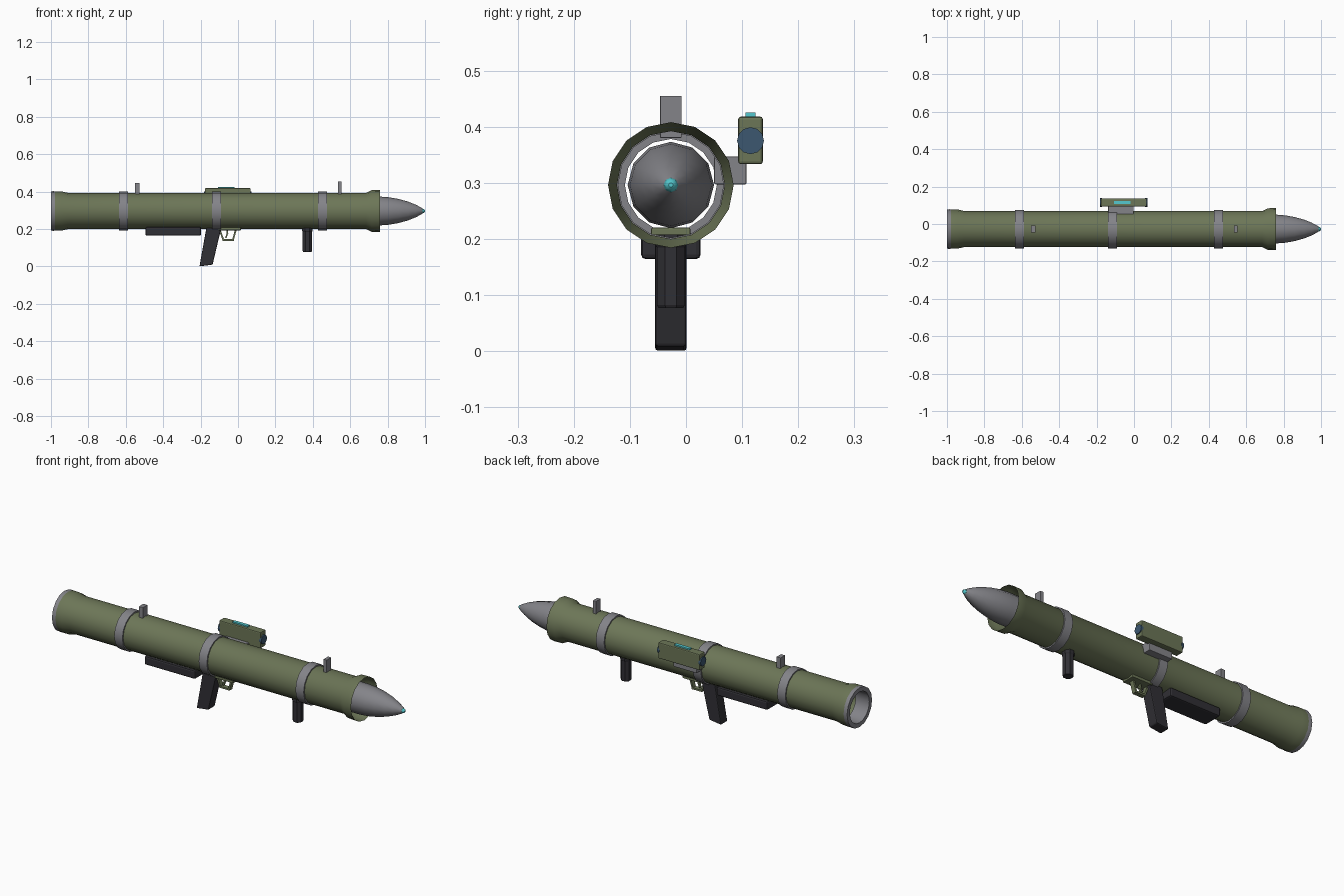
import bpy, bmesh, math
from mathutils import Vector

cube = bpy.data.objects.get("Cube")
if cube:
    bpy.data.objects.remove(cube, do_unlink=True)

AXIS_Y, AXIS_Z = -0.027, 0.296


def material(name, r, g, b):
    m = bpy.data.materials.new(name)
    m.use_nodes = True
    m.diffuse_color = (r, g, b, 1)
    bsdf = m.node_tree.nodes["Principled BSDF"]
    bsdf.inputs["Base Color"].default_value = (r, g, b, 1)
    bsdf.inputs["Roughness"].default_value = 0.6
    return m


GREEN = material("olive green", 0.15, 0.18, 0.095)
GREY = material("steel grey", 0.23, 0.23, 0.25)
BLACK = material("grip black", 0.03, 0.029, 0.035)
TEAL = material("teal light", 0.09, 0.58, 0.62)
BLUE = material("lens blue", 0.045, 0.095, 0.16)


def finish(name, bm, mat, bevel=0.0, smooth=False):
    bmesh.ops.recalc_face_normals(bm, faces=bm.faces)
    mesh = bpy.data.meshes.new(name)
    bm.to_mesh(mesh)
    bm.free()
    mesh.materials.append(mat)
    ob = bpy.data.objects.new(name, mesh)
    bpy.context.collection.objects.link(ob)
    if bevel:
        mod = ob.modifiers.new("bevel", 'BEVEL')
        mod.width, mod.segments = bevel, 2
    if smooth:
        bpy.ops.object.select_all(action='DESELECT')
        ob.select_set(True)
        bpy.context.view_layer.objects.active = ob
        bpy.ops.object.shade_smooth_by_angle(angle=math.radians(35))
    return ob


def lathe(name, profile, mat, sides=16, y=AXIS_Y, z=AXIS_Z, closed=False, caps=False):
    """Spin (x, radius) points about a line parallel to x."""
    bm = bmesh.new()
    rings = []
    for x, r in profile:
        angles = [math.tau * i / sides for i in range(sides)]
        rings.append([bm.verts.new((x, y + r * math.cos(a), z + r * math.sin(a))) for a in angles])
    pairs = list(zip(rings, rings[1:]))
    if closed:
        pairs.append((rings[-1], rings[0]))
    for a, b in pairs:
        for i in range(sides):
            j = (i + 1) % sides
            bm.faces.new((a[i], a[j], b[j], b[i]))
    if caps:
        bm.faces.new(rings[0])
        bm.faces.new(rings[-1])
    return finish(name, bm, mat, smooth=True)


def prism(name, outline, y0, y1, mat, bevel=0.0):
    """Extrude an (x, z) outline along y."""
    bm = bmesh.new()
    face = bm.faces.new([bm.verts.new((x, y0, z)) for x, z in outline])
    out = bmesh.ops.extrude_face_region(bm, geom=[face])
    verts = [g for g in out["geom"] if isinstance(g, bmesh.types.BMVert)]
    bmesh.ops.translate(bm, verts=verts, vec=(0, y1 - y0, 0))
    return finish(name, bm, mat, bevel)


def box(name, x, y, z, mat, bevel=0.0):
    outline = [(x[0], z[0]), (x[1], z[0]), (x[1], z[1]), (x[0], z[1])]
    return prism(name, outline, y[0], y[1], mat, bevel)


def strut(name, a, b, width, mat, half_depth):
    """Flat bar between two (x, z) points, centred under the tube."""
    a, b = Vector(a), Vector(b)
    d = (b - a).normalized() * width / 2
    n = Vector((-d.y, d.x))
    pts = [a - d - n, b + d - n, b + d + n, a - d + n]
    return prism(name, pts, AXIS_Y - half_depth, AXIS_Y + half_depth, mat)


# Launch tube: open shell with flared ends
lathe("launch_tube", [(-0.985, 0.105), (-0.945, 0.105), (-0.905, 0.096),
                      (0.685, 0.096), (0.715, 0.111), (0.76, 0.112)], GREEN)
lathe("rear_ring", [(-1, 0.105), (-0.985, 0.106), (-0.92, 0.094), (-0.92, 0.082),
                    (-1, 0.082)], GREY, closed=True)
for label, x in (("rear", -0.612), ("middle", -0.116), ("front", 0.452)):
    lathe(label + "_band", [(x - 0.024, 0.094), (x - 0.024, 0.103),
                            (x + 0.024, 0.103), (x + 0.024, 0.094)], GREY, closed=True)

# Warhead
lathe("warhead", [(0.64, 0.077), (0.76, 0.077), (0.81, 0.073), (0.86, 0.064),
                  (0.91, 0.05), (0.95, 0.034), (0.98, 0.018), (0.988, 0.012)],
      GREY, sides=12, caps=True)
lathe("warhead_tip", [(0.978, 0.012), (0.988, 0.013), (0.996, 0.009), (1.0, 0.004)],
      TEAL, sides=8, caps=True)

# Iron sights
box("rear_sight", (-0.55, -0.526), (-0.046, -0.008), (0.38, 0.445), GREY, 0.001)
box("front_sight", (0.534, 0.553), (-0.046, -0.008), (0.38, 0.455), GREY, 0.001)

# Optical sight on its side mount
SIGHT_Y, SIGHT_Z = 0.115, 0.375
box("sight_mount", (-0.138, -0.002), (0.05, 0.108), (0.297, 0.347), GREY, 0.003)
box("sight_body", (-0.177, 0.068), (SIGHT_Y - 0.022, SIGHT_Y + 0.022),
    (0.333, 0.418), GREEN, 0.005)
for label, x0, x1 in (("rear", -0.183, -0.17), ("front", 0.06, 0.073)):
    lathe(label + "_lens", [(x0, 0.024), (x1, 0.024)], BLUE, sides=12,
          y=SIGHT_Y, z=SIGHT_Z, caps=True)
box("sight_light", (-0.107, -0.018), (0.106, 0.124), (0.417, 0.425), TEAL)

# Shoulder rest and pistol grip
box("shoulder_rest", (-0.495, -0.197), (-0.08, 0.026), (0.164, 0.21), BLACK, 0.008)
prism("pistol_grip", [(-0.206, 0.0), (-0.136, 0.009), (-0.088, 0.212), (-0.168, 0.212)],
      -0.055, 0.001, BLACK, 0.005)

# Front grip: eight-sided post with a collar
bm = bmesh.new()
grip_profile = [(0.077, 0.024), (0.082, 0.027), (0.185, 0.027), (0.19, 0.03), (0.208, 0.03)]
rings = []
for z, r in grip_profile:
    angles = [math.tau * (i + 0.5) / 8 for i in range(8)]
    rings.append([bm.verts.new((0.371 + r * math.cos(a), AXIS_Y + r * math.sin(a), z))
                  for a in angles])
for a, b in zip(rings, rings[1:]):
    for i in range(8):
        bm.faces.new((a[i], a[i - 1], b[i - 1], b[i]))
bm.faces.new(rings[0])
bm.faces.new(rings[-1])
finish("front_grip", bm, BLACK)

# Trigger group
box("trigger_plate", (-0.105, 0.015), (-0.062, 0.008), (0.193, 0.22), GREEN, 0.003)
strut("guard_front", (-0.012, 0.195), (-0.027, 0.141), 0.009, GREEN, 0.012)
strut("guard_bottom", (-0.027, 0.141), (-0.078, 0.141), 0.009, GREEN, 0.012)
strut("guard_back", (-0.078, 0.141), (-0.098, 0.195), 0.009, GREEN, 0.012)
strut("trigger_upper", (-0.058, 0.195), (-0.057, 0.175), 0.009, GREEN, 0.006)
strut("trigger_lower", (-0.057, 0.175), (-0.064, 0.156), 0.008, GREEN, 0.006)
